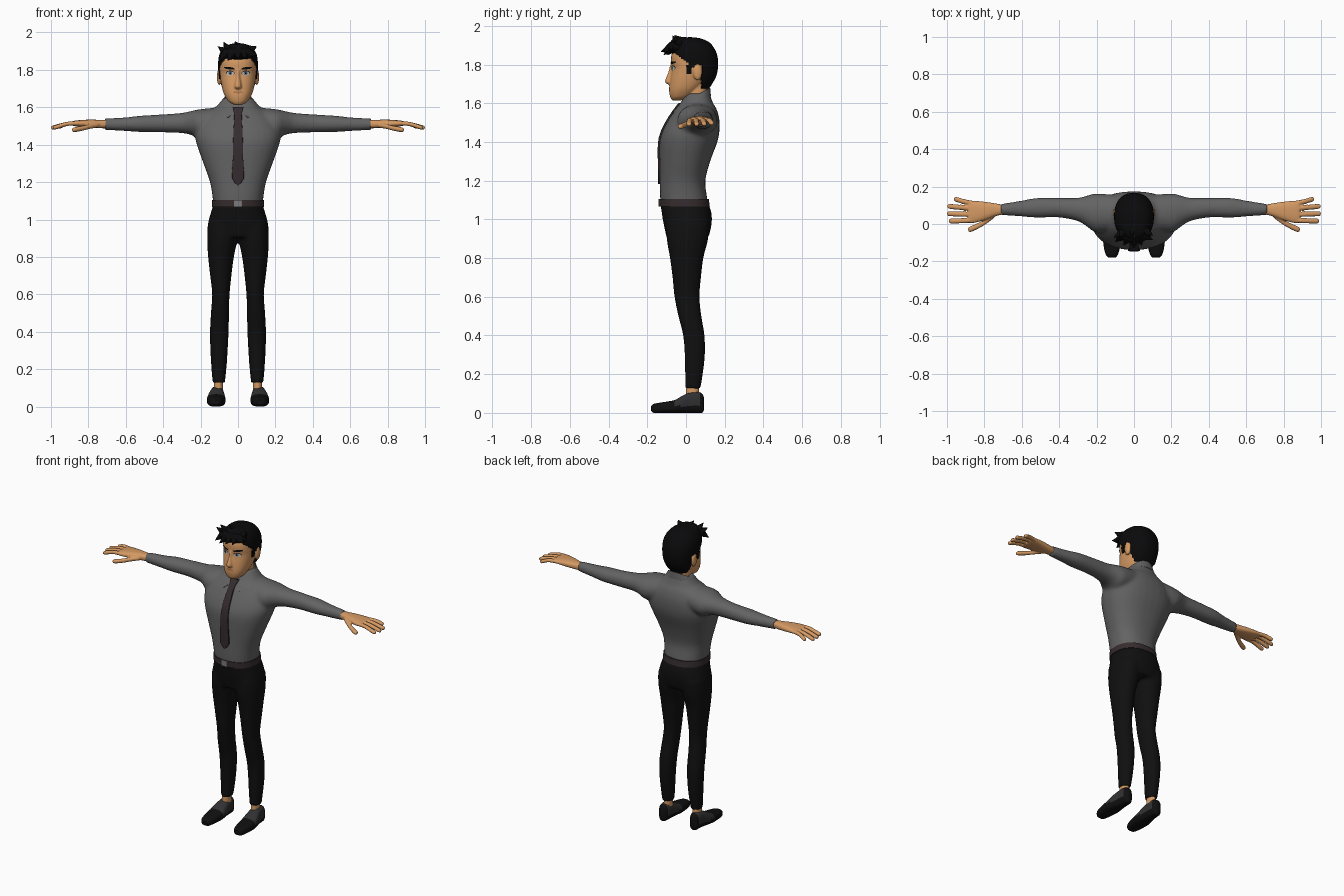
import bpy, bmesh, math
from mathutils import Vector, Matrix
from mathutils.bvhtree import BVHTree

if "Cube" in bpy.data.objects:
    bpy.data.objects.remove(bpy.data.objects["Cube"])


def mat(name, *rgb):
    m = bpy.data.materials.new(name)
    m.diffuse_color = (*rgb, 1)
    m.use_nodes = True
    m.node_tree.nodes["Principled BSDF"].inputs["Base Color"].default_value = m.diffuse_color
    return m


SKIN = mat("skin", .66, .32, .125)
LIP = mat("lip", .42, .18, .08)
BLACK = mat("hair black", .003, .003, .0035)
WHITE = mat("eye white", .5, .5, .5)
IRIS = mat("iris grey blue", .12, .15, .18)
SHIRT = mat("shirt grey", .125, .125, .125)
TIE = mat("tie and belt brown", .036, .025, .027)
BUCKLE = mat("buckle grey", .2, .2, .2)
CLOTH = mat("trouser black", .005, .005, .005)
SHOE = mat("shoe grey", .03, .03, .032)


def oval(axis, row, e, n):
    """Superellipse ring across an axis; row = position, a0, a1, b0, b1."""
    p, a0, a1, b0, b1 = row
    out = []
    for i in range(n):
        c, s = math.cos(math.tau * i / n), math.sin(math.tau * i / n)
        u = (a0 + a1) / 2 + (a1 - a0) / 2 * math.copysign(abs(c) ** (2 / e), c)
        v = (b0 + b1) / 2 + (b1 - b0) / 2 * math.copysign(abs(s) ** (2 / e), s)
        out.append({'x': (p, u, v), 'y': (u, p, v), 'z': (u, v, p)}[axis])
    return out


def loft(axis, rows, e=2.3, n=32, steps=4):
    """Closed skin through ovals, rows smoothed with a Catmull-Rom curve."""
    R = [rows[0]] + list(rows) + [rows[-1]]
    fine = []
    for k in range(1, len(R) - 2):
        for j in range(steps):
            t = j / steps
            fine.append([.5 * (2 * b + (c - a) * t + (2 * a - 5 * b + 4 * c - d) * t * t
                               + (3 * b - a - 3 * c + d) * t ** 3)
                         for a, b, c, d in zip(*R[k - 1:k + 3])])
    fine.append(rows[-1])

    def add(bm):
        rings = [[bm.verts.new(p) for p in oval(axis, r, e, n)] for r in fine]
        for r, q in zip(rings, rings[1:]):
            for i in range(n):
                bm.faces.new((r[i], r[(i + 1) % n], q[(i + 1) % n], q[i]))
        bm.faces.new(rings[0])
        bm.faces.new(rings[-1])
    return add


def sym(rows):
    """Rows given as z, half width, y0, y1 become centred ovals."""
    return [(z, -h, h, a, b) for z, h, a, b in rows]


def ball(c, r):
    m = Matrix.Translation(c) @ Matrix.Diagonal((*r, 1))
    return lambda bm: bmesh.ops.create_uvsphere(bm, u_segments=24, v_segments=14, radius=1, matrix=m)


def spike(base, tip, r):
    b, d = Vector(base), Vector(tip) - Vector(base)
    m = Matrix.Translation(b + d / 2) @ d.to_track_quat('Z', 'Y').to_matrix().to_4x4()
    return lambda bm: bmesh.ops.create_cone(bm, cap_ends=True, segments=10, radius1=r,
                                            radius2=.001, depth=d.length, matrix=m)


def part(name, materials, adders, mirror=(), voxel=0, edit=None, thick=0, rule=None):
    """Object from shape builders; `mirror` ones are made on both sides."""
    bm = bmesh.new()
    for add in mirror:
        add(bm)
    if mirror:
        g = bmesh.ops.duplicate(bm, geom=bm.verts[:] + bm.edges[:] + bm.faces[:])["geom"]
        for v in g:
            if isinstance(v, bmesh.types.BMVert):
                v.co.x *= -1
    for add in adders:
        add(bm)
    bmesh.ops.recalc_face_normals(bm, faces=bm.faces)
    if edit:
        edit(bm)
    me = bpy.data.meshes.new(name)
    bm.to_mesh(me)
    bm.free()
    ob = bpy.data.objects.new(name, me)
    bpy.context.collection.objects.link(ob)
    bpy.ops.object.select_all(action='DESELECT')
    bpy.context.view_layer.objects.active = ob
    ob.select_set(True)
    if voxel:
        m = ob.modifiers.new("fuse", 'REMESH')
        m.mode, m.voxel_size = 'VOXEL', voxel
        m = ob.modifiers.new("soften", 'SMOOTH')
        m.factor, m.iterations = .5, 5
    if thick:
        m = ob.modifiers.new("thickness", 'SOLIDIFY')
        m.thickness, m.offset = thick, -1
    for m in list(ob.modifiers):
        bpy.ops.object.modifier_apply(modifier=m.name)
    me = ob.data
    me.materials.clear()
    for m in materials:
        me.materials.append(m)
    for p in me.polygons:
        p.material_index = rule(p.center) if rule else 0
    bpy.ops.object.shade_smooth_by_angle(angle=math.radians(40))
    return ob


def surface(ob):
    return BVHTree.FromPolygons([v.co.copy() for v in ob.data.vertices],
                                [tuple(p.vertices) for p in ob.data.polygons])


def front_y(tree, x, z):
    return tree.ray_cast(Vector((x, -1, z)), Vector((0, 1, 0)))[0].y


# Shirt: torso and sleeves fused
torso = sym([(1.07, .132, -.13, .115), (1.12, .136, -.134, .108), (1.2, .15, -.135, .1),
             (1.3, .185, -.137, .125), (1.4, .22, -.137, .162), (1.46, .23, -.12, .173),
             (1.52, .21, -.088, .172), (1.57, .165, -.055, .158), (1.6, .12, -.03, .14),
             (1.65, .078, 0, .122)])
sleeve = [(.1, -.03, .155, 1.45, 1.6), (.2, -.045, .163, 1.43, 1.59), (.25, -.015, .152, 1.452, 1.58),
          (.3, .015, .14, 1.462, 1.57), (.4, .035, .139, 1.466, 1.562), (.52, .034, .139, 1.468, 1.555),
          (.6, .04, .125, 1.473, 1.546), (.715, .048, .107, 1.479, 1.54)]
shirt = part("shirt", [SHIRT], [loft('z', torso)], [loft('x', sleeve, 2.1)], voxel=.01)


# Collar: folded band with two points at the front
def collar(bm):
    rows = []
    for i in range(61):
        deg = 8 + 344 * i / 60
        d, a = min(deg, 360 - deg), math.radians(deg)
        f = .3 + .75 * (d - 8) / 17 if d < 25 else max(.8, 1.05 - (d - 25) / 200)
        s, c = math.sin(a), math.cos(a)
        top = Vector((.078 * s, .05 - .075 * c, 1.64 - .04 * c))
        rows.append([bm.verts.new(top), bm.verts.new(top + f * Vector((.045 * s, -.025 - .03 * c, -.055)))])
    for p, q in zip(rows, rows[1:]):
        bm.faces.new((p[0], p[1], q[1], q[0]))


part("collar", [SHIRT], [collar], thick=.006)

# Tie laid on the shirt front
tree = surface(shirt)
tie = []
for z, h in [(1.602, .03), (1.56, .02), (1.5, .023), (1.42, .026), (1.32, .028), (1.22, .031), (1.183, .002)]:
    y = front_y(tree, 0, z)
    tie.append((z, -h, h, y - .009, y + .003))
part("tie", [TIE], [loft('z', tie, 8, 24, 2)])

# Trousers: pelvis and legs fused
pelvis = sym([(1.075, .134, -.132, .119), (1.04, .144, -.126, .13), (1, .156, -.12, .134),
              (.95, .164, -.11, .128), (.905, .163, -.1, .115)])
leg = [(.98, .01, .16, -.1, .12), (.9, .003, .165, -.1, .115), (.8, .022, .16, -.083, .09),
       (.7, .035, .149, -.07, .078), (.6, .045, .138, -.06, .07), (.5, .048, .145, -.04, .08),
       (.4, .05, .15, -.015, .096), (.3, .055, .148, -.007, .098), (.2, .062, .142, -.005, .087),
       (.125, .07, .136, -.005, .075)]
part("trousers", [CLOTH], [loft('z', pelvis)], [loft('z', leg, 2.1)], voxel=.01)

# Belt and buckle
part("belt", [TIE], [loft('z', sym([(1.066, .139, -.137, .123), (1.104, .138, -.138, .118)]), steps=1, n=48)])
part("buckle", [BUCKLE], [loft('z', sym([(1.066, .021, -.142, -.13), (1.104, .021, -.142, -.13)]), 9, 24, 1)])

# Ankles and shoes
part("ankles", [SKIN], [], [loft('z', [(.07, .08, .13, 0, .068), (.14, .08, .128, 0, .066)], 2, 24, 2)])
shoe = [(-.18, .1, .135, .01, .035), (-.165, .087, .15, 0, .047), (-.12, .074, .162, 0, .055),
        (-.06, .067, .166, 0, .066), (-.02, .07, .16, 0, .088), (.02, .075, .15, 0, .105),
        (.06, .078, .145, 0, .108), (.083, .086, .138, 0, .1), (.093, .1, .122, .015, .08)]
part("shoes", [CLOTH, SHOE], [], [loft('y', shoe, 2.8, 32, 5)],
     rule=lambda c: int(-.06 < c.y < .07 and c.z > .035))

# Hands: palm, thumb and four fingers fused
palm = [(.69, .053, .101, 1.488, 1.532), (.74, .042, .11, 1.488, 1.533), (.8, .02, .119, 1.491, 1.534),
        (.86, .005, .125, 1.497, 1.53), (.885, .008, .122, 1.502, 1.526)]


def digit(path, r):
    rows = [(x, y - r, y + r, z - r * .85, z + r * .85) for x, y, z in path]
    x, y, z = path[-1]
    k = r * .4
    return loft('x', rows + [(x + r * .8, y - k, y + k, z - k, z + k)], 2, 16, 4)


fingers = [digit([(.85, y0, 1.513), (.91, (y0 + y1) / 2, 1.512), (tip - .012, y1, z)], .0135)
           for y0, y1, tip, z in [(.108, .132, .965, 1.497), (.081, .094, .998, 1.493),
                                  (.05, .055, 1.0, 1.492), (.02, .016, .99, 1.492)]]
thumb = digit([(.745, .05, 1.505), (.79, .016, 1.498), (.83, -.008, 1.488), (.875, -.028, 1.48)], .0155)
part("hands", [SKIN], [], [loft('x', palm, 2.5), thumb] + fingers, voxel=.004)

# Head: skull, neck, nose and ears fused
skull = sym([(1.613, .022, -.07, -.03), (1.63, .05, -.081, .02), (1.66, .07, -.087, .06), (1.69, .082, -.086, .09),
             (1.73, .091, -.081, .115), (1.78, .098, -.073, .138), (1.81, .099, -.077, .142),
             (1.85, .097, -.075, .14), (1.89, .084, -.055, .115), (1.925, .04, -.01, .07)])
neck = sym([(1.57, .066, -.005, .11), (1.72, .062, .01, .11)])
nose = sym([(1.8, .009, -.082, -.05), (1.76, .012, -.092, -.05), (1.72, .018, -.108, -.06),
            (1.707, .019, -.108, -.06), (1.698, .012, -.095, -.06)])
head = part("head", [SKIN], [loft('z', skull), loft('z', neck), loft('z', nose, 2, 16)],
            [ball((.1, .06, 1.762), (.013, .024, .044))], voxel=.005)


# Hair: inflated skull shell with the face cut away, plus fringe and tufts
def cut_face(bm):
    def bare(c):
        line = .082 if c.z < 1.795 else .025 - (c.z - 1.795) * 1.3
        if c.z < 1.795 and c.z > 1.75 and .005 < c.y < .035:
            return False  # sideburn
        return c.z < 1.868 and c.y < line
    bmesh.ops.delete(bm, geom=[f for f in bm.faces if bare(f.calc_center_median())], context='FACES')


cap = sym([(1.675, .068, -.05, .118), (1.7, .088, -.06, .135), (1.74, .099, -.07, .156), (1.79, .105, -.08, .166),
           (1.84, .106, -.085, .163), (1.88, .1, -.085, .148), (1.915, .08, -.07, .12),
           (1.935, .05, -.03, .075), (1.941, .012, .01, .03)])
part("hair", [BLACK], [loft('z', cap, 2.3, 64, 8)], edit=cut_face, thick=.008)
tufts = [((-.06, -.05, 1.89), (-.108, -.07, 1.925), .03), ((-.05, -.04, 1.9), (-.078, -.07, 1.95), .03),
         ((0, -.02, 1.91), (-.015, -.06, 1.952), .035), ((.05, -.03, 1.9), (.1, -.06, 1.925), .035),
         ((.05, -.06, 1.89), (.1, -.085, 1.88), .03), ((-.06, -.06, 1.89), (-.1, -.095, 1.85), .03),
         ((-.03, -.07, 1.885), (-.055, -.115, 1.85), .03), ((0, -.07, 1.89), (.0, -.13, 1.865), .032),
         ((.03, -.07, 1.89), (.04, -.115, 1.865), .03)]
part("hair_fringe", [BLACK], [ball((0, -.05, 1.888), (.092, .05, .036)), ball((0, -.02, 1.915), (.07, .06, .028))]
     + [spike(*t) for t in tufts])

# Painted face details projected onto the head
tree = surface(head)


def decal(name, material, x, z, w, h, lift, tilt=0, both=True):
    def add(bm, s=1):
        ring = []
        for i in range(20):
            a = math.tau * i / 20
            u, v = w * math.cos(a), h * math.sin(a)
            px, pz = x + u * math.cos(tilt) - v * math.sin(tilt), z + u * math.sin(tilt) + v * math.cos(tilt)
            ring.append(bm.verts.new((s * px, front_y(tree, px, pz) - lift, pz)))
        mid = bm.verts.new((s * x, front_y(tree, x, z) - lift, z))
        for i in range(20):
            bm.faces.new((mid, ring[i], ring[(i + 1) % 20])[::s])
    def face_out(bm):
        bmesh.ops.reverse_faces(bm, faces=[f for f in bm.faces if f.normal.y > 0])
    part(name, [material], [add] + ([lambda bm: add(bm, -1)] if both else []), edit=face_out)


decal("eyelids", BLACK, .042, 1.783, .023, .013, .002)
decal("eye_whites", WHITE, .042, 1.781, .021, .011, .0035)
decal("irises", IRIS, .041, 1.782, .0095, .01, .005)
decal("pupils", BLACK, .041, 1.782, .0045, .0045, .0062)
decal("eyebrows", BLACK, .046, 1.809, .029, .0065, .004, .14)
decal("lips", LIP, 0, 1.68, .027, .0055, .002, both=False)
